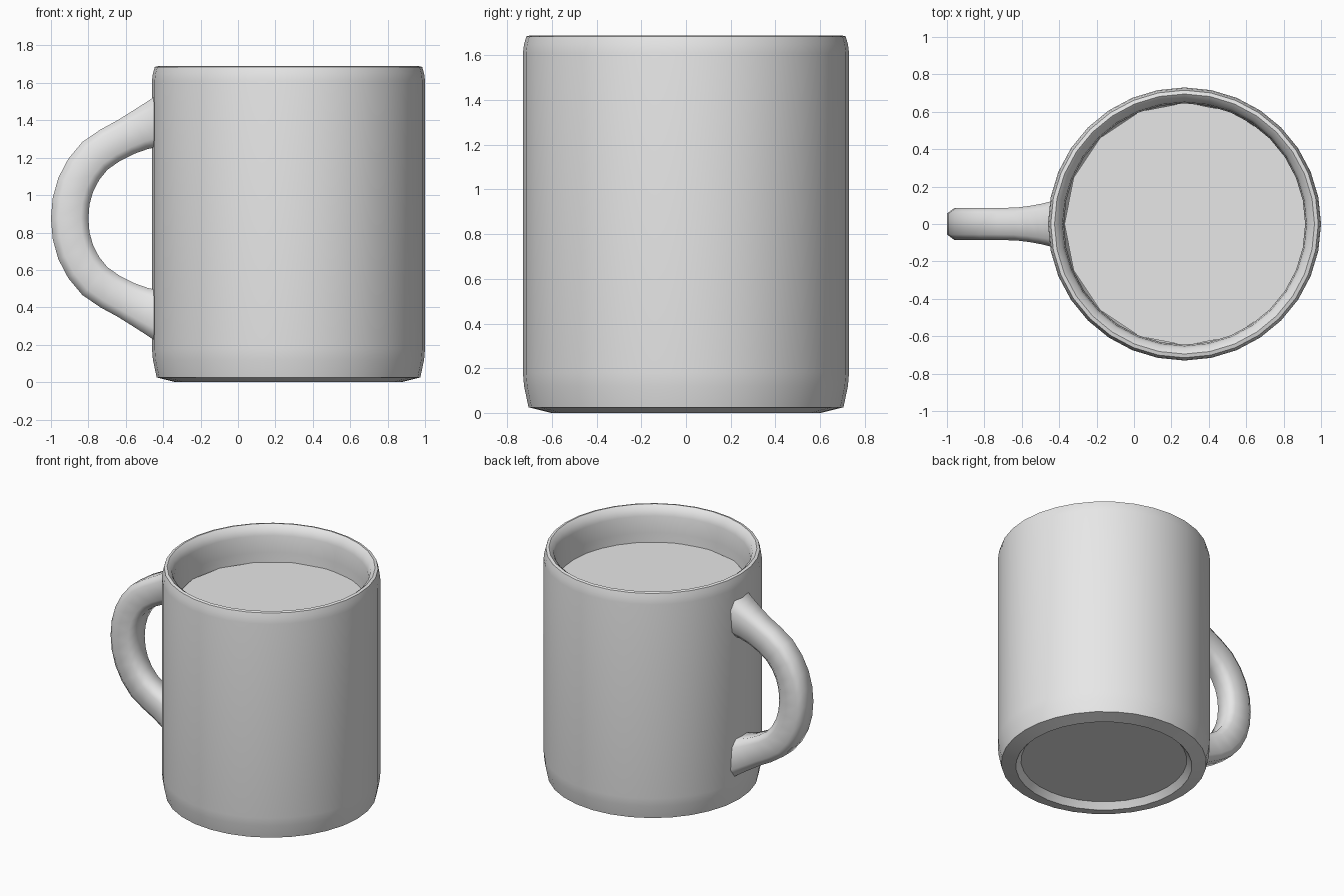
import bpy, bmesh, math
from mathutils import Vector

cube = bpy.data.objects.get("Cube")
if cube:
    bpy.data.objects.remove(cube, do_unlink=True)

CUP_X = 0.27

grey = bpy.data.materials.new("plain_grey")
grey.use_nodes = True
grey.diffuse_color = (0.8, 0.8, 0.8, 1)
grey.node_tree.nodes["Principled BSDF"].inputs["Base Color"].default_value = (0.8, 0.8, 0.8, 1)


def finish(name, bm, location=(0, 0, 0), angle=40):
    bmesh.ops.recalc_face_normals(bm, faces=bm.faces)
    mesh = bpy.data.meshes.new(name)
    bm.to_mesh(mesh)
    bm.free()
    mesh.materials.append(grey)
    obj = bpy.data.objects.new(name, mesh)
    obj.location = location
    bpy.context.collection.objects.link(obj)
    bpy.ops.object.select_all(action='DESELECT')
    obj.select_set(True)
    bpy.context.view_layer.objects.active = obj
    bpy.ops.object.shade_smooth_by_angle(angle=math.radians(angle))
    return obj


def loft(bm, rings):
    """Join rings of points with quads and cap both ends."""
    loops = [[bm.verts.new(p) for p in ring] for ring in rings]
    n = len(loops[0])
    for a, b in zip(loops, loops[1:]):
        for i in range(n):
            j = (i + 1) % n
            bm.faces.new((a[i], a[j], b[j], b[i]))
    bm.faces.new(loops[0])
    bm.faces.new(loops[-1])


def circle(radius, z, sides):
    steps = [2 * math.pi * i / sides for i in range(sides)]
    return [(radius * math.cos(t), radius * math.sin(t), z) for t in steps]


# Cup: underside recess, foot, wall, rounded rim, inner wall and floor
profile = [(0.57, 0.045), (0.59, 0.02), (0.605, 0.0), (0.705, 0.025),
           (0.725, 0.12), (0.73, 0.18), (0.73, 1.61), (0.725, 1.65),
           (0.715, 1.685), (0.695, 1.69), (0.665, 1.665), (0.652, 1.62),
           (0.645, 1.5), (0.645, 0.2), (0.58, 0.12)]
bm = bmesh.new()
loft(bm, [circle(r, z, 32) for r, z in profile])
finish("cup", bm, (CUP_X, 0, 0))

# Drink surface
bm = bmesh.new()
bmesh.ops.create_circle(bm, cap_ends=True, segments=16, radius=0.65)
finish("drink", bm, (CUP_X + 0.008, 0, 1.43))

# Handle: upper half of the path as x, height above middle, half depth, half width
MID = 0.875
half = [(-0.41, 0.515, 0.14, 0.125), (-0.47, 0.495, 0.12, 0.108),
        (-0.6, 0.435, 0.1, 0.088), (-0.765, 0.335, 0.1, 0.086),
        (-0.868, 0.18, 0.1, 0.086)]
path = half + [(-0.9, 0, 0.1, 0.086)] + [(x, -h, d, w) for x, h, d, w in reversed(half)]
path = [Vector(p) for p in path]

# Smooth the path by adding a curved midpoint to every span
fine = []
for i in range(len(path) - 1):
    a, b = path[i], path[i + 1]
    before, after = path[max(i - 1, 0)], path[min(i + 2, len(path) - 1)]
    fine += [a, (a + b) * 0.5625 - (before + after) * 0.0625]
fine.append(path[-1])

corners = [(1, 0.65), (0.6, 1), (-0.6, 1), (-1, 0.65)]
section = corners + [(-u, -v) for u, v in corners]
rings = []
for i, p in enumerate(fine):
    q, r = fine[max(i - 1, 0)], fine[min(i + 1, len(fine) - 1)]
    along = Vector((r[0] - q[0], 0, r[1] - q[1])).normalized()
    across = Vector((along.z, 0, -along.x))
    centre = Vector((p[0], 0, MID + p[1]))
    rings.append([centre + across * (u * p[2]) + Vector((0, v * p[3], 0)) for u, v in section])
bm = bmesh.new()
loft(bm, rings)
finish("handle", bm, angle=65)
